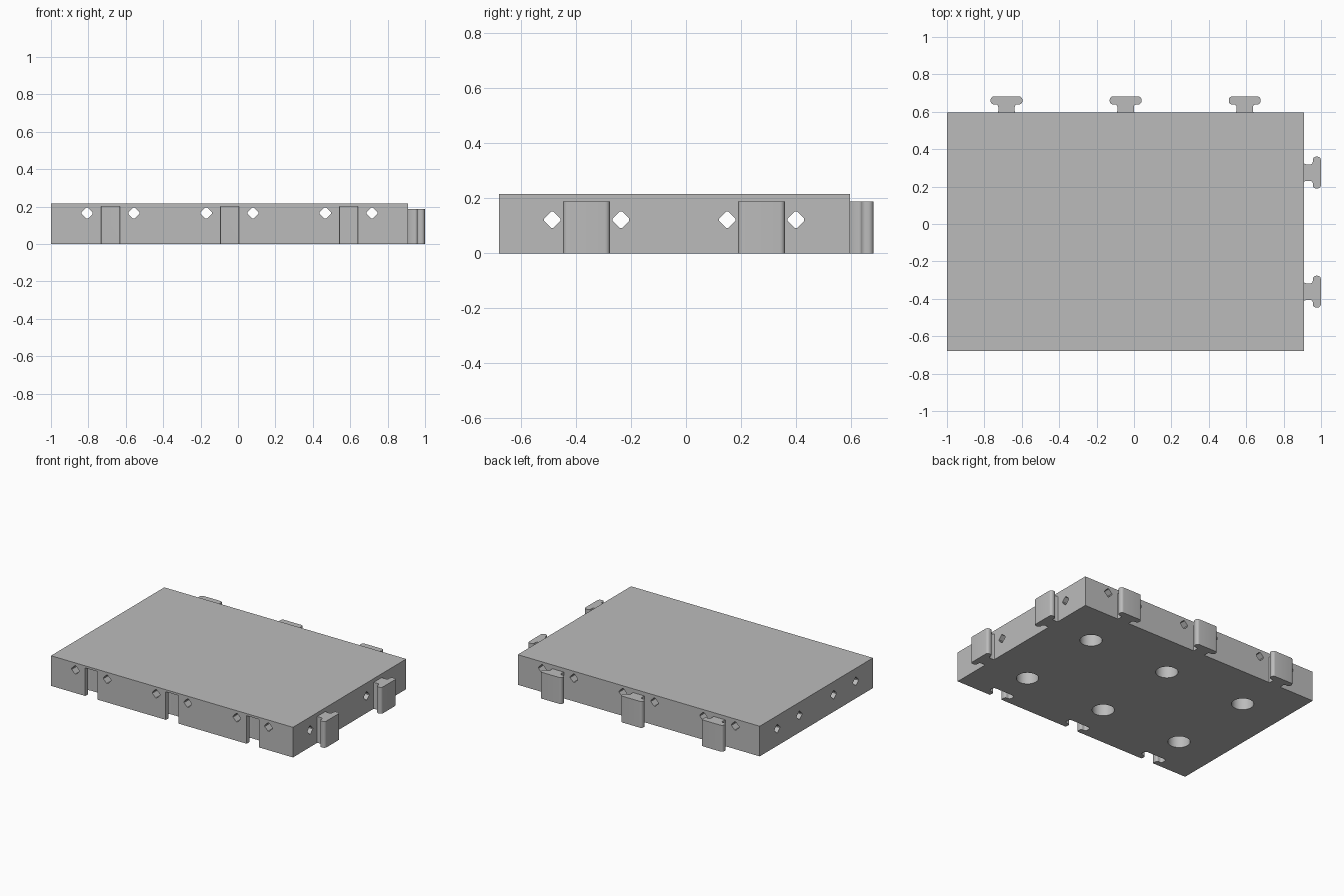
import bpy
import bmesh
from math import pi, sin, cos, radians
from mathutils import Matrix, Vector

cube = bpy.data.objects.get("Cube")
if cube:
    bpy.data.objects.remove(cube, do_unlink=True)

# Slab limits and the centres of its 3 x 2 cells
X0, X1, Y0, Y1, TOP = -1.0, 0.91, -0.68, 0.597, 0.215
CELL = (X1 - X0) / 3
COLS = [X0 + CELL * (i + 0.5) for i in range(3)]
ROWS = [Y0 + CELL * (i + 0.5) for i in range(2)]
BORE_OFFSET = 0.125

grey = bpy.data.materials.new("plain grey")
grey.use_nodes = True
grey.diffuse_color = (0.5, 0.5, 0.5, 1)
grey.node_tree.nodes["Principled BSDF"].inputs["Base Color"].default_value = (0.5, 0.5, 0.5, 1)


def prism(bm, outline, depth, matrix):
    """Extrude a 2D outline along local z, then place it."""
    low = [bm.verts.new(matrix @ Vector((u, v, 0))) for u, v in outline]
    high = [bm.verts.new(matrix @ Vector((u, v, depth))) for u, v in outline]
    bm.faces.new(low[::-1])
    bm.faces.new(high)
    n = len(outline)
    for i in range(n):
        j = (i + 1) % n
        bm.faces.new((low[i], low[j], high[j], high[i]))


def finish(bm, name):
    bmesh.ops.recalc_face_normals(bm, faces=bm.faces[:])
    mesh = bpy.data.meshes.new(name)
    bm.to_mesh(mesh)
    bm.free()
    ob = bpy.data.objects.new(name, mesh)
    bpy.context.collection.objects.link(ob)
    mesh.materials.append(grey)
    return ob


def arc(u, v, r, start, end, steps=6):
    angles = [radians(start + (end - start) * i / steps) for i in range(steps + 1)]
    return [(u + r * cos(a), v + r * sin(a)) for a in angles]


def tee(gap=0.0):
    """T-shaped key outline: filleted neck and rounded head."""
    neck, head, under, out = 0.044 + gap, 0.085 + gap, 0.042 - gap, 0.085 + gap
    r, f = 0.018, 0.014
    half = [(neck + 0.004, -0.004), (neck, 0.008)]
    half += arc(neck + f, under - f, f, 180, 90)
    half += arc(head - r, under + r, r, -90, 0)
    half += arc(head - r, out - r, r, 0, 90)
    return half + [(-u, v) for u, v in reversed(half)]


def cut(target, cutter):
    mod = target.modifiers.new("cut", "BOOLEAN")
    mod.operation = "DIFFERENCE"
    mod.solver = "EXACT"
    mod.object = cutter
    cutter.hide_render = True
    bpy.context.view_layer.objects.active = target
    bpy.ops.object.modifier_apply(modifier=mod.name)
    bpy.data.objects.remove(cutter, do_unlink=True)


def smooth(ob):
    bpy.ops.object.select_all(action="DESELECT")
    ob.select_set(True)
    bpy.context.view_layer.objects.active = ob
    bpy.ops.object.shade_smooth_by_angle(angle=radians(35))


# Slab
bm = bmesh.new()
prism(bm, [(X0, Y0), (X1, Y0), (X1, Y1), (X0, Y1)], TOP, Matrix())
slab = finish(bm, "slab")

# Front sockets and round blind recesses underneath
bm = bmesh.new()
circle = arc(0, 0, 0.072, 0, 360, 40)[:-1]
for x in COLS:
    prism(bm, tee(0.003), 0.21, Matrix.Translation((x, Y0, -0.01)))
    for y in ROWS:
        prism(bm, circle, 0.2, Matrix.Translation((x, y, -0.01)))
cut(slab, finish(bm, "pocket_cutter"))

# Diamond bores with blunted corners, running through in both directions
a, b = 0.03, 0.004
diamond = [(a, -b), (a, b), (b, a), (-b, a), (-a, b), (-a, -b), (-b, -a), (b, -a)]
bm = bmesh.new()
for x in COLS:
    for side in (-1, 1):
        place = Matrix.Translation((x + side * BORE_OFFSET, -1, 0.165))
        prism(bm, diamond, 2, place @ Matrix.Rotation(-pi / 2, 4, "X"))
cut(slab, finish(bm, "long_bore_cutter"))

bm = bmesh.new()
for y in ROWS:
    for side in (-1, 1):
        place = Matrix.Translation((-1.2, y + side * BORE_OFFSET, 0.122))
        prism(bm, diamond, 2.4, place @ Matrix.Rotation(pi / 2, 4, "Y"))
cut(slab, finish(bm, "cross_bore_cutter"))
smooth(slab)

# Interlocking keys on the back and left edges
places = [("back_key", Matrix.Translation((x, Y1, 0))) for x in COLS]
places += [("left_key", Matrix.Translation((X1 + 0.004, y, 0)) @ Matrix.Rotation(-pi / 2, 4, "Z"))
           for y in ROWS]
for name, place in places:
    bm = bmesh.new()
    prism(bm, tee(), 0.188, place)
    smooth(finish(bm, name))
